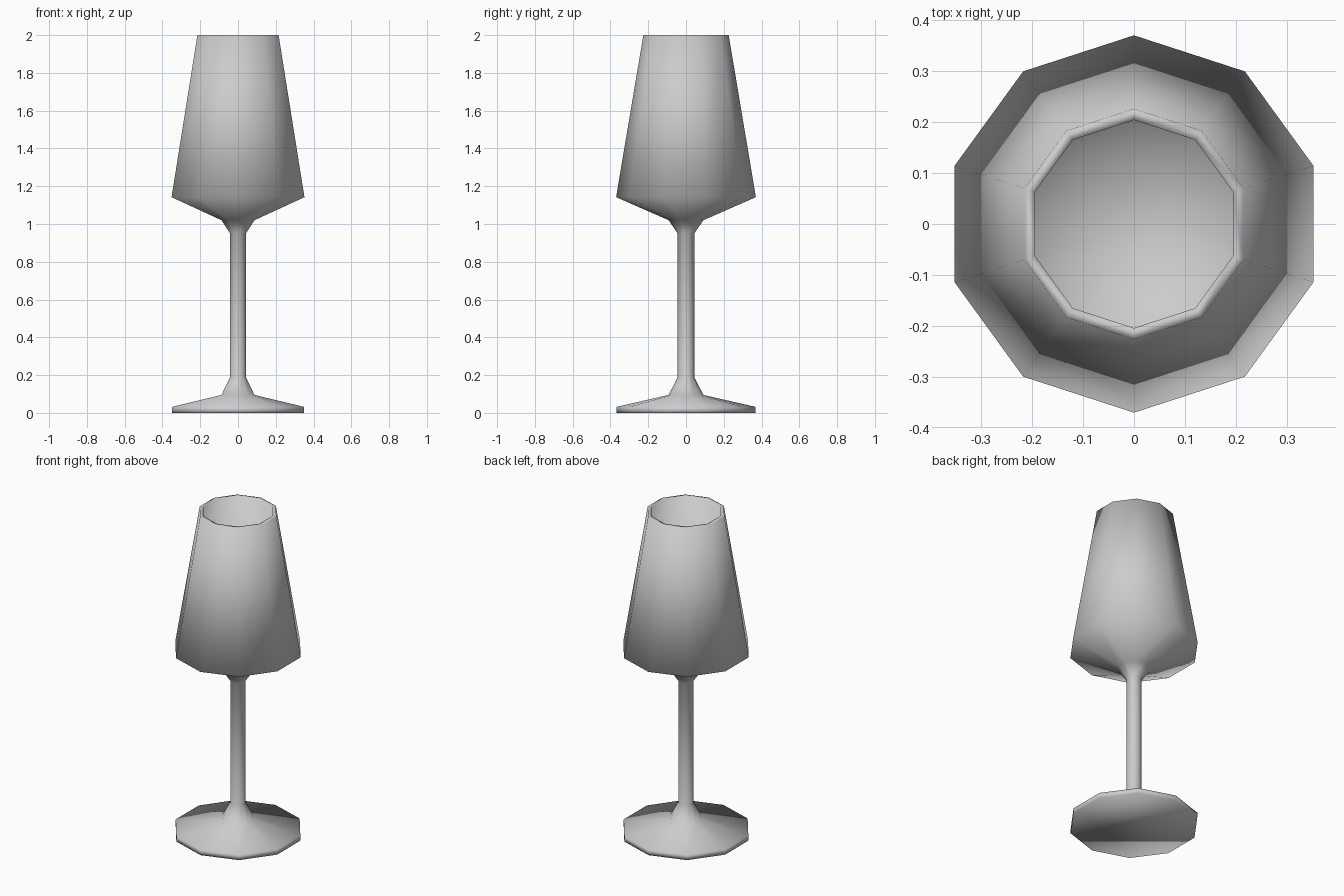
import bpy, bmesh, math

if "Cube" in bpy.data.objects:
    bpy.data.objects.remove(bpy.data.objects["Cube"])

SIDES = 10

# Closed outline (radius, height): foot, stem, bowl outside, rim, bowl inside
PROFILE = [
    (0.368, 0.0), (0.368, 0.032),            # foot edge
    (0.092, 0.095), (0.044, 0.19),           # foot cone and lower flare
    (0.044, 0.95), (0.092, 1.02),            # stem and upper flare
    (0.37, 1.142), (0.226, 2.0),             # bowl outside
    (0.204, 2.0), (0.347, 1.153),            # rim and bowl inside
    (0.07, 1.036),                           # bowl floor
]


def lathe(name, profile, sides):
    bm = bmesh.new()
    rings = []
    for r, z in profile:
        ring = []
        for i in range(sides):
            a = math.pi / 2 + 2 * math.pi * i / sides
            ring.append(bm.verts.new((r * math.cos(a), r * math.sin(a), z)))
        rings.append(ring)
    for lo, hi in zip(rings, rings[1:]):
        for i in range(sides):
            j = (i + 1) % sides
            bm.faces.new((lo[i], lo[j], hi[j], hi[i]))
    # caps: underside of the foot and centre of the bowl floor
    bm.faces.new(rings[0][::-1])
    bm.faces.new(rings[-1])
    bmesh.ops.recalc_face_normals(bm, faces=bm.faces[:])
    for f in bm.faces:
        f.smooth = True
    mesh = bpy.data.meshes.new(name)
    bm.to_mesh(mesh)
    bm.free()
    obj = bpy.data.objects.new(name, mesh)
    bpy.context.collection.objects.link(obj)
    return obj


lathe("wine_glass", PROFILE, SIDES)
